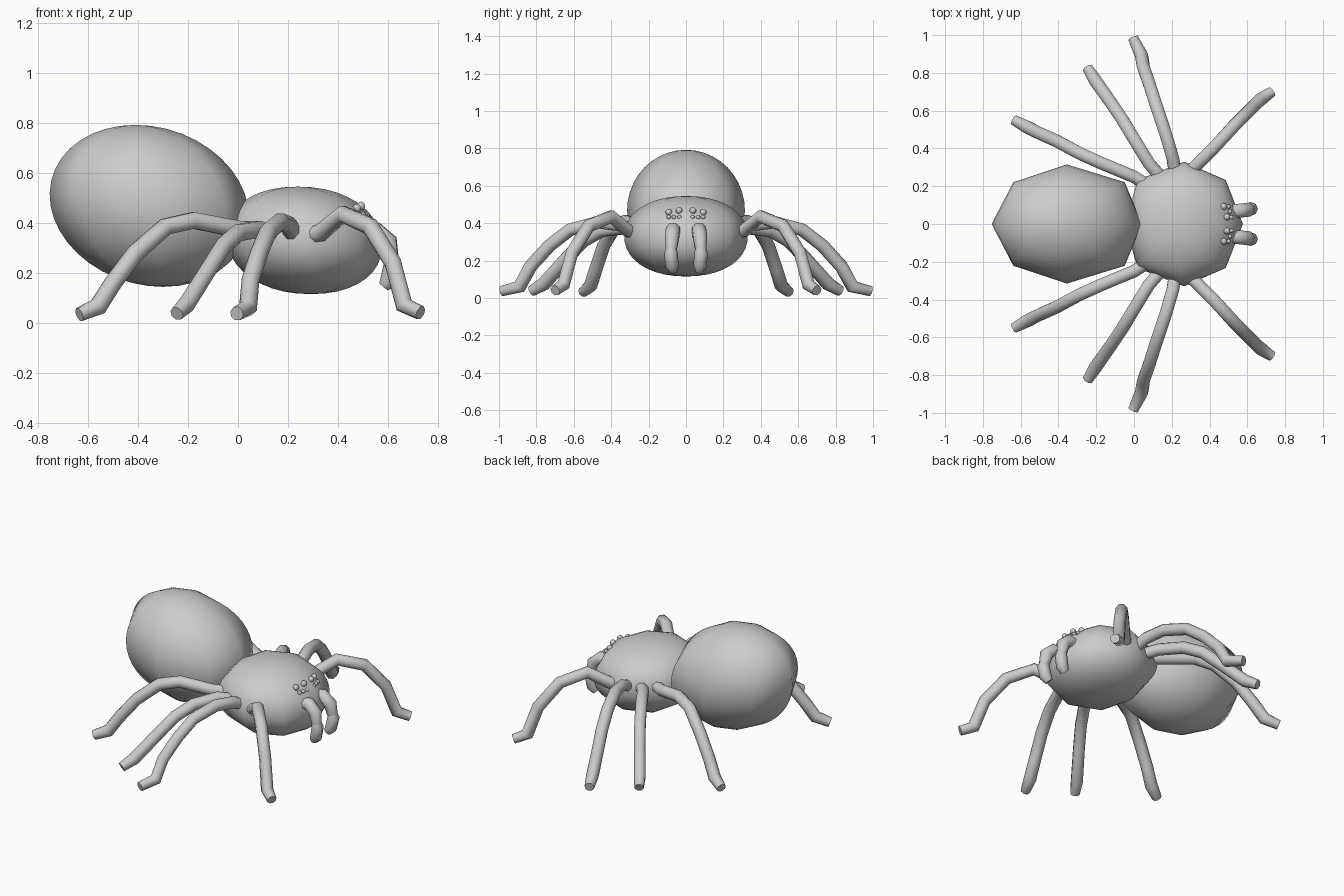
import bpy, bmesh, math
from mathutils import Vector

if "Cube" in bpy.data.objects:
    bpy.data.objects.remove(bpy.data.objects["Cube"])

gray = bpy.data.materials.new("light_gray")
gray.diffuse_color = (0.6, 0.6, 0.6, 1)
gray.use_nodes = True
gray.node_tree.nodes["Principled BSDF"].inputs["Base Color"].default_value = gray.diffuse_color


def finish(name, bm, angle=60):
    bmesh.ops.recalc_face_normals(bm, faces=bm.faces[:])
    mesh = bpy.data.meshes.new(name)
    bm.to_mesh(mesh)
    bm.free()
    mesh.materials.append(gray)
    ob = bpy.data.objects.new(name, mesh)
    bpy.context.collection.objects.link(ob)
    bpy.ops.object.select_all(action='DESELECT')
    ob.select_set(True)
    bpy.context.view_layer.objects.active = ob
    bpy.ops.object.shade_smooth_by_angle(angle=math.radians(angle))
    return ob


def skin(bm, rings):
    """Bridge a list of equal vertex rings."""
    for a, b in zip(rings, rings[1:]):
        n = len(a)
        for i in range(n):
            j = (i + 1) % n
            bm.faces.new((a[i], a[j], b[j], b[i]))


def body(name, centre, radii, shear, front, back, power, steps=20):
    """Eight-sided leaning egg; front/back push the diagonal corners outward."""
    bm = bmesh.new()
    cx, cz = centre
    rx, ry, rz = radii
    rings = []
    for k in range(1, steps):
        t = -math.cos(math.pi * k / steps)
        r = (1 - abs(t) ** power) ** (1 / power)
        ring = []
        for i in range(8):
            a = math.pi * i / 4
            x, y = math.cos(a), math.sin(a)
            if i % 2:
                x *= front if x > 0 else back
            ring.append(bm.verts.new((cx + rx * r * x + shear * rz * t, ry * r * y, cz + rz * t)))
        rings.append(ring)
    skin(bm, rings)
    for ring, s in ((rings[0], -1), (rings[-1], 1)):
        tip = bm.verts.new((cx + s * shear * rz, 0, cz + s * rz))
        for i in range(8):
            bm.faces.new((ring[i], ring[(i + 1) % 8], tip))
    return finish(name, bm)


def tube(name, points, radii, side, sides=8, wide=1.0):
    """Tube along a path that bends in a roughly vertical plane."""
    bm = bmesh.new()
    pts = [Vector((x, y * side, z)) for x, y, z in points]
    flat = pts[-1] - pts[0]
    normal = Vector((-flat.y, flat.x, 0)).normalized()
    rings = []
    for k, p in enumerate(pts):
        t = (pts[min(k + 1, len(pts) - 1)] - pts[max(k - 1, 0)]).normalized()
        u = (normal - t * normal.dot(t)).normalized()
        v = t.cross(u)
        rings.append([bm.verts.new(p + radii[k] * (wide * u * math.cos(a) + v * math.sin(a)))
                      for a in (2 * math.pi * (i + 0.5) / sides for i in range(sides))])
    skin(bm, rings)
    bm.faces.new(rings[0])
    bm.faces.new(rings[-1])
    return finish(name, bm)


def ball(name, loc, scale, seg=10):
    bm = bmesh.new()
    bmesh.ops.create_uvsphere(bm, u_segments=seg, v_segments=6, radius=1)
    for v in bm.verts:
        v.co = Vector(loc) + Vector((v.co.x * scale[0], v.co.y * scale[1], v.co.z * scale[2]))
    return finish(name, bm)


# Two body sections
body("abdomen", (-0.355, 0.468), (0.395, 0.315, 0.324), -0.17, 1.08, 1.0, 2.0)
body("head_section", (0.265, 0.33), (0.31, 0.33, 0.215), -0.12, 1.0, 1.12, 2.15)

# Walking legs: centre lines for one side, front to back
legs = {
    "front_leg": [(.25, .24, .34), (.33, .31, .36), (.42, .40, .435), (.53, .52, .385),
                  (.62, .61, .24), (.665, .655, .07), (.73, .70, .04)],
    "second_leg": [(.22, .26, .35), (.205, .35, .39), (.17, .47, .405), (.12, .62, .365),
                   (.085, .73, .28), (.05, .83, .17), (.04, .89, .06), (-.005, .985, .037)],
    "third_leg": [(.15, .24, .35), (.08, .32, .375), (.0, .45, .36), (-.06, .55, .305),
                  (-.12, .64, .21), (-.205, .76, .075), (-.245, .825, .037)],
    "rear_leg": [(.08, .20, .37), (0, .25, .375), (-.18, .325, .41), (-.29, .375, .385),
                 (-.41, .44, .28), (-.50, .48, .16), (-.56, .51, .065), (-.635, .55, .033)],
}
for side, label in ((1, "left"), (-1, "right")):
    for name, pts in legs.items():
        n = len(pts)
        radii = [0.036] * (n - 2) + [0.037, 0.029]
        tube(f"{name}_{label}", pts, radii, side)

    # Jaws: thick arched base with a hooked tip
    tube(f"jaw_base_{label}", [(.49, .065, .355), (.555, .07, .365), (.60, .075, .325), (.615, .08, .25)],
         [.038, .04, .04, .03], side)
    tube(f"jaw_tip_{label}", [(.61, .08, .27), (.62, .08, .24), (.605, .075, .17), (.585, .07, .145)],
         [.028, .036, .036, .024], side)

    # Eyes: two large and three small on each side
    for i, (x, y, z, r) in enumerate([(.492, .037, .467, .018), (.475, .092, .458, .018),
                                      (.515, .035, .432, .012), (.508, .065, .432, .012),
                                      (.50, .092, .432, .012)]):
        ball(f"eye_{i + 1}_{label}", (x, y * side, z), (r, r, r))

# Brow ridge under the eyes
ball("brow", (.455, 0, .419), (.065, .155, .012), 12)
